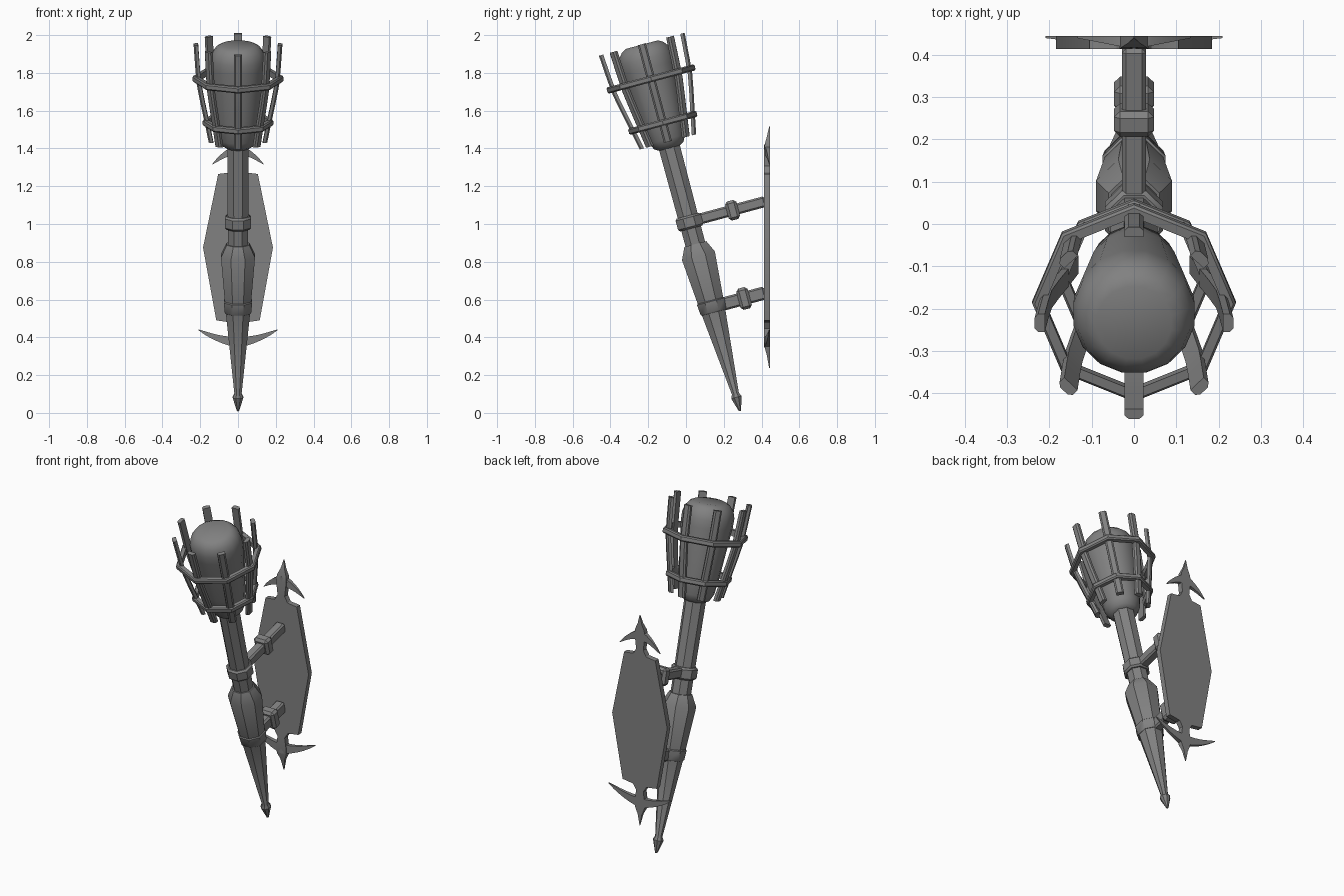
import bpy, bmesh, math
from mathutils import Matrix, Vector

cube = bpy.data.objects.get("Cube")
if cube:
    bpy.data.objects.remove(cube)

iron = bpy.data.materials.new("dark_iron")
iron.use_nodes = True
GREY = (0.22, 0.22, 0.22, 1)
iron.diffuse_color = GREY
iron.node_tree.nodes["Principled BSDF"].inputs["Base Color"].default_value = GREY

# Torch frame: local z runs up the leaning torch, local y points to the wall
TILT = math.radians(15)
LEAN = Matrix.Translation((0, 0.286, 0.01)) @ Matrix.Rotation(TILT, 4, 'X')
WALL = Matrix.Identity(4)


def finish(name, bm, matrix):
    bmesh.ops.recalc_face_normals(bm, faces=bm.faces)
    mesh = bpy.data.meshes.new(name)
    bm.to_mesh(mesh)
    bm.free()
    mesh.transform(matrix)
    mesh.materials.append(iron)
    obj = bpy.data.objects.new(name, mesh)
    bpy.context.collection.objects.link(obj)
    bpy.context.view_layer.objects.active = obj
    obj.select_set(True)
    bpy.ops.object.shade_smooth_by_angle(angle=math.radians(35))
    obj.select_set(False)
    return obj


def loft(bm, sections, closed=False):
    """Skin matching loops of points, capping the ends unless closed."""
    loops = [[bm.verts.new(p) for p in s] for s in sections]
    pairs = list(zip(loops, loops[1:]))
    if closed:
        pairs.append((loops[-1], loops[0]))
    else:
        bm.faces.new(loops[0])
        bm.faces.new(loops[-1])
    n = len(loops[0])
    for a, b in pairs:
        for i in range(n):
            j = (i + 1) % n
            bm.faces.new((a[i], a[j], b[j], b[i]))


def lathe(name, profile, sides):
    """Turned part; profile radii are measured to the flats."""
    bm = bmesh.new()
    k = 1 / math.cos(math.pi / sides)
    angles = [2 * math.pi * (i + 0.5) / sides for i in range(sides)]
    loft(bm, [[(r * k * math.cos(a), r * k * math.sin(a), z) for a in angles]
              for z, r in profile])
    return finish(name, bm, LEAN)


def box(name, centre, size, chamfer):
    bm = bmesh.new()
    bmesh.ops.create_cube(bm, size=1)
    bmesh.ops.scale(bm, vec=size, verts=bm.verts)
    bmesh.ops.translate(bm, vec=centre, verts=bm.verts)
    bmesh.ops.bevel(bm, geom=bm.edges[:], offset=chamfer, segments=1, affect='EDGES')
    return finish(name, bm, LEAN)


# Handle, its collars and the fuel core
lathe("handle", [(0, 0.006), (0.075, 0.028), (0.095, 0.019), (0.56, 0.066), (0.61, 0.07),
                 (0.85, 0.09), (0.915, 0.06)], 8)
lathe("shaft", [(0.88, 0.053), (1.5, 0.057)], 8)
lathe("lower_collar", [(0.54, 0.066), (0.545, 0.07), (0.6, 0.075), (0.605, 0.07)], 8)
lathe("upper_collar", [(1.0, 0.06), (1.01, 0.069), (1.06, 0.069), (1.07, 0.06)], 8)
lathe("fuel_core", [(1.44, 0.055), (1.455, 0.08), (1.49, 0.098), (1.6, 0.113), (1.88, 0.142),
                    (1.93, 0.143), (1.97, 0.132), (1.995, 0.112), (2.008, 0.088)], 16)

# Cage bars bowing outward
BAR_PATH = [(1.475, 0.143), (1.6, 0.168), (1.7, 0.189), (1.79, 0.206), (1.88, 0.214), (2.01, 0.223)]
BAR_SHAPE = [(-0.012, -0.022), (-0.012, 0.022), (0.004, 0.022),
             (0.012, 0.013), (0.012, -0.013), (0.004, -0.022)]
for i in range(8):
    bm = bmesh.new()
    loft(bm, [[(r + u, w, z) for u, w in BAR_SHAPE] for z, r in BAR_PATH])
    finish(f"cage_bar_{i + 1}", bm, LEAN @ Matrix.Rotation(i * math.pi / 4, 4, 'Z'))

# Octagonal hoops with corners on the bars
for name, z, inner, outer in (("lower_hoop", 1.58, 0.158, 0.187), ("upper_hoop", 1.82, 0.212, 0.241)):
    shape = [(inner, z - 0.017), (outer - 0.006, z - 0.017), (outer, z - 0.01),
             (outer, z + 0.01), (outer - 0.006, z + 0.017), (inner, z + 0.017)]
    bm = bmesh.new()
    loft(bm, [[(r * math.cos(a), r * math.sin(a), h) for r, h in shape]
              for a in (i * math.pi / 4 for i in range(8))], closed=True)
    finish(name, bm, LEAN)

# Wall arms, each with a square sleeve
for name, z, length, height, sleeve in (("upper", 1.037, 0.416, 0.058, 0.237),
                                        ("lower", 0.57, 0.29, 0.07, 0.175)):
    box(name + "_arm", (0, length / 2, z), (0.056, length, height), 0.009)
    box(name + "_arm_sleeve", (0, sleeve, z), (0.094, 0.062, height + 0.046), 0.014)

# Wall plate
BACK, FRONT = 0.445, 0.414
half = [(0.03, 1.285), (0.045, 1.272), (0.105, 1.265), (0.185, 0.875), (0.115, 0.49),
        (0.045, 0.48), (0.03, 0.465)]
outline = half + [(-x, z) for x, z in reversed(half)]
bm = bmesh.new()
loft(bm, [[(x, y, z) for x, z in outline] for y in (BACK, FRONT)])
finish("wall_plate", bm, WALL)


def finial(name, base, way, span, drop, neck, peak, tip):
    """Crescent, neck and spike growing from the plate; way is +1 up, -1 down."""
    bm = bmesh.new()
    steps = 6
    sections = []
    for i in range(-steps, steps + 1):
        t = i / steps
        mid = base + way * (peak - drop * abs(t) ** 1.7)
        w = 0.026 * (1 - abs(t)) ** 0.7 + 0.002
        front = FRONT + 0.026 * abs(t)
        x = span * t
        sections.append([(x, BACK, mid - w), (x, BACK, mid + w),
                         (x, front, mid + w), (x, front, mid - w)])
    loft(bm, sections)
    finish(name + "_crescent", bm, WALL)

    # Neck waisted between plate and crescent, then a spike thinning to its point
    rows = [(0, 0.042, FRONT), (neck * 0.4, 0.024, FRONT), (peak, 0.034, FRONT),
            (peak + 0.035, 0.03, 0.418), (peak + 0.07, 0.014, 0.428), (tip, 0.001, 0.44)]
    bm = bmesh.new()
    loft(bm, [[(-w, BACK, base + way * h), (w, BACK, base + way * h),
               (w, f, base + way * h), (-w, f, base + way * h)] for h, w, f in rows])
    finish(name + "_spike", bm, WALL)


finial("top", 1.275, 1, 0.135, 0.075, 0.08, 0.117, 0.24)
finial("bottom", 0.475, -1, 0.21, 0.065, 0.07, 0.1, 0.237)
